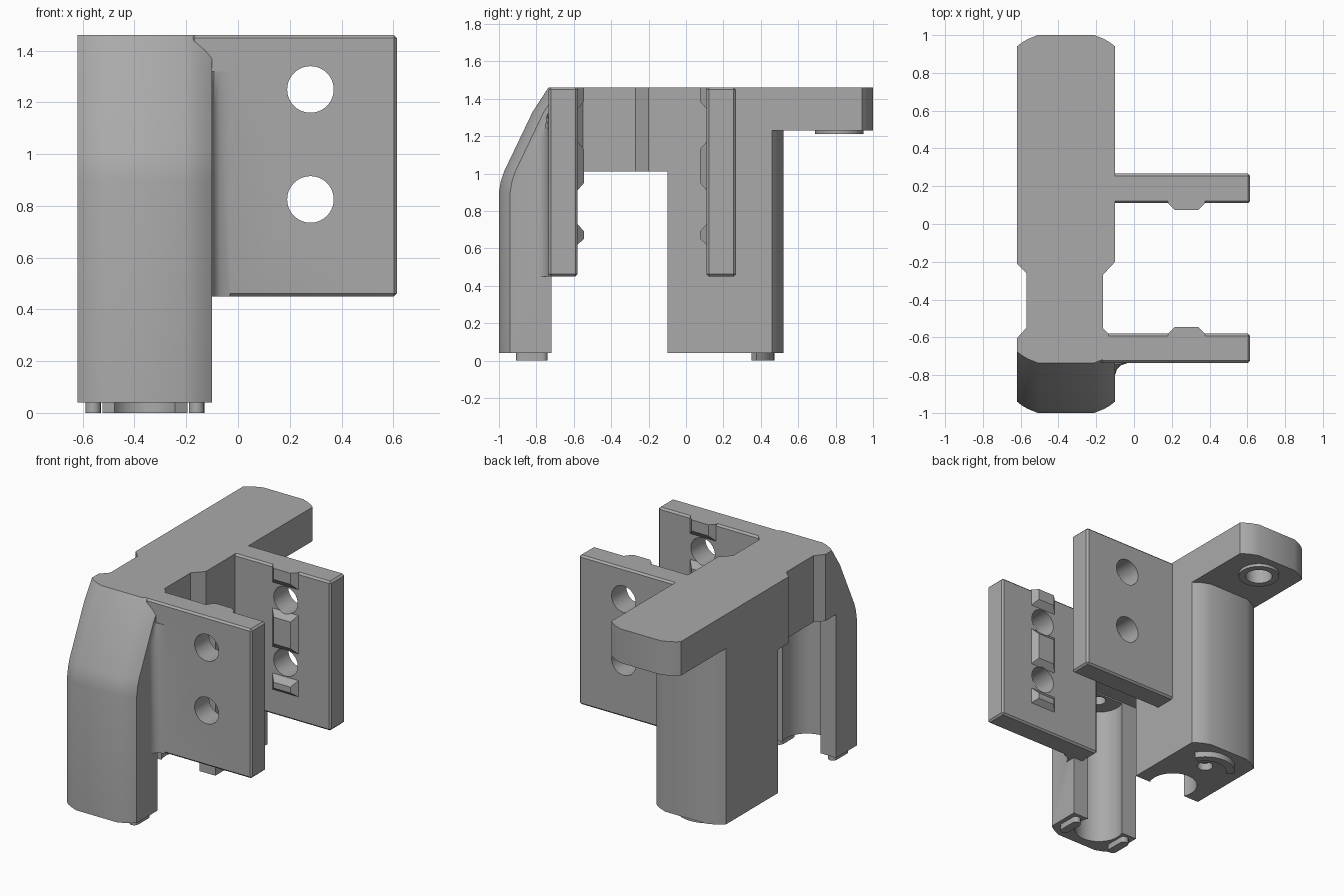
import bpy, bmesh, math
from mathutils import Vector

if "Cube" in bpy.data.objects:
    bpy.data.objects.remove(bpy.data.objects["Cube"], do_unlink=True)

grey = bpy.data.materials.new("plain_grey")
grey.use_nodes = True
grey.diffuse_color = (0.4, 0.4, 0.4, 1)
for node in grey.node_tree.nodes:
    if node.type == 'BSDF_PRINCIPLED':
        node.inputs["Base Color"].default_value = (0.4, 0.4, 0.4, 1)

MID = -0.36   # centre line of the main arm
HALF = 0.26
TOP = 1.46
BASE = 0.04


def loft(name, rings):
    """Closed solid through rings of 3D points."""
    bm = bmesh.new()
    loops = [[bm.verts.new(p) for p in ring] for ring in rings]
    n = len(loops[0])
    for a, b in zip(loops, loops[1:]):
        for i in range(n):
            j = (i + 1) % n
            bm.faces.new((a[i], a[j], b[j], b[i]))
    bm.faces.new(loops[0])
    bm.faces.new(loops[-1])
    bmesh.ops.remove_doubles(bm, verts=bm.verts, dist=1e-5)
    bmesh.ops.recalc_face_normals(bm, faces=bm.faces)
    mesh = bpy.data.meshes.new(name)
    bm.to_mesh(mesh)
    bm.free()
    mesh.materials.append(grey)
    ob = bpy.data.objects.new(name, mesh)
    bpy.context.collection.objects.link(ob)
    return ob


def prism(name, pts, z0, z1):
    return loft(name, [[(x, y, z) for x, y in pts] for z in (z0, z1)])


def cylinder(name, centre, r, length, axis='Z', n=40):
    rings = []
    for t in (0, length):
        ring = []
        for i in range(n):
            a = math.tau * i / n
            u, v = r * math.cos(a), r * math.sin(a)
            off = (u, v, t) if axis == 'Z' else (u, t, v)
            ring.append(Vector(centre) + Vector(off))
        rings.append(ring)
    return loft(name, rings)


def apply_mod(ob, kind, **settings):
    mod = ob.modifiers.new(kind.title(), kind)
    for key, value in settings.items():
        setattr(mod, key, value)
    bpy.context.view_layer.objects.active = ob
    bpy.ops.object.modifier_apply(modifier=mod.name)


def combine(ob, other, op='UNION'):
    apply_mod(ob, 'BOOLEAN', object=other, operation=op, solver='EXACT')
    bpy.data.objects.remove(other, do_unlink=True)


def rounded_end(y, side):
    """Arm end outline from +x to -x, bulging towards side."""
    half = [(HALF, 0.06), (0.235, 0.04), (0.2, 0.02), (0.15, 0)]
    right = [(MID + x, y - side * d) for x, d in half]
    left = [(MID - x, y - side * d) for x, d in reversed(half)]
    return right + left


# Front leg: rounded front leaning back towards the top
def leg_ring(z, shift, back):
    pts = [(x, y + shift) for x, y in rounded_end(-1, -1)]
    pts += [(MID - HALF, back), (MID + HALF, back)]
    return [(x, y, z) for x, y in pts]


body = loft("bracket_body", [leg_ring(*r) for r in (
    (BASE, 0, -0.72), (0.9, 0, -0.72), (0.96, 0.01, -0.72), (1.01, 0.027, -0.72),
    (1.01, 0.027, -0.605), (1.33, 0.18, -0.605), (TOP, 0.265, -0.605))])

# Waisted bridge between the legs
bridge = [(-0.10, 0), (-0.10, -0.20), (-0.165, -0.27), (-0.165, -0.55),
          (-0.135, -0.58), (-0.13, -0.65), (-0.62, -0.65), (-0.62, -0.605),
          (-0.57, -0.55), (-0.57, -0.26), (-0.62, -0.21), (-0.62, 0)]
combine(body, prism("bridge", bridge, 1.01, TOP))

# Back leg and the overhanging top arm
sides = [(MID - HALF, -0.1), (MID + HALF, -0.1)]
combine(body, prism("back_leg", rounded_end(0.52, 1) + sides, BASE, TOP))
arm_start = [(MID - HALF, 0.3), (MID + HALF, 0.3)]
combine(body, prism("top_arm", rounded_end(1, 1) + arm_start, 1.23, TOP))

# Side plates
for y0, y1 in ((-0.735, -0.58), (0.11, 0.267)):
    plate = prism("side_plate", [(-0.18, y0), (0.615, y0), (0.615, y1), (-0.18, y1)],
                  0.45, TOP)
    apply_mod(plate, 'BEVEL', width=0.012, segments=1)
    combine(body, plate)

# Concave fillet between front leg and front plate
fillet = [(-0.1, -0.8), (-0.09, -0.768), (-0.07, -0.748), (-0.03, -0.735),
          (-0.03, -0.7), (-0.13, -0.7), (-0.13, -0.8)]
shrunk = [(x, max(y, -0.74)) for x, y in fillet]
combine(body, loft("plate_fillet", [[(x, y, 0.45) for x, y in fillet],
                                    [(x, y, 1.18) for x, y in fillet],
                                    [(x, y, 1.32) for x, y in shrunk]]))

# Chamfered locating ribs on the facing sides of the plates
for face, out in ((-0.58, 1), (0.11, -1)):
    for z0, z1, low, high in ((0.62, 0.73, 0.03, 0.04), (0.91, 1.17, 0.04, 0.04),
                              (1.345, TOP, 0.04, 0)):
        rings = []
        for depth, k in ((-0.03, 0), (0, 0), (0.035, 1)):
            x0, x1 = 0.18 + 0.035 * k, 0.375 - 0.035 * k
            a, b, y = z0 + low * k, z1 - high * k, face + out * depth
            rings.append([(x0, y, a), (x1, y, a), (x1, y, b), (x0, y, b)])
        combine(body, loft("rib", rings))

# Boss under the arm
combine(body, cylinder("arm_boss", (MID, 0.82, 1.21), 0.13, 0.05))

# Bolt holes through both plates
for z in (1.25, 0.825):
    combine(body, cylinder("bolt_hole", (0.28, -0.9, z), 0.09, 1.3, 'Y'), 'DIFFERENCE')

# Vertical channels, blind holes and the boss bore
for y, r, z0, z1 in ((-0.78, 0.155, -0.1, 1.0), (-0.79, 0.05, 0.95, 1.12),
                     (-0.04, 0.155, -0.1, 1.0), (0.28, 0.05, -0.1, 0.09),
                     (0.82, 0.085, 1.1, 1.37)):
    combine(body, cylinder("bore", (MID, y, z0), r, z1 - z0), 'DIFFERENCE')

parts = [body]

# Rounded feet under the front leg
for name, x in (("front_foot_right", -0.56), ("front_foot_left", -0.16)):
    pts = []
    for cy, start in ((-0.77, 0), (-0.88, math.pi)):
        for i in range(9):
            a = start + math.pi * i / 8
            pts.append((x + 0.03 * math.cos(a), cy + 0.03 * math.sin(a)))
    parts.append(prism(name, pts, 0, BASE + 0.005))

# Arc-shaped foot under the back leg
angles = [math.radians(30 + 10 * i) for i in range(13)]
arc = [(0.19, a) for a in angles] + [(0.135, a) for a in reversed(angles)]
pts = [(MID + r * math.cos(a), 0.283 + r * math.sin(a)) for r, a in arc]
parts.append(prism("back_foot", pts, 0, BASE + 0.005))

# Smooth curves, sharp edges
for ob in parts:
    bpy.ops.object.select_all(action='DESELECT')
    ob.select_set(True)
    bpy.context.view_layer.objects.active = ob
    bpy.ops.object.shade_smooth_by_angle(angle=math.radians(28))
